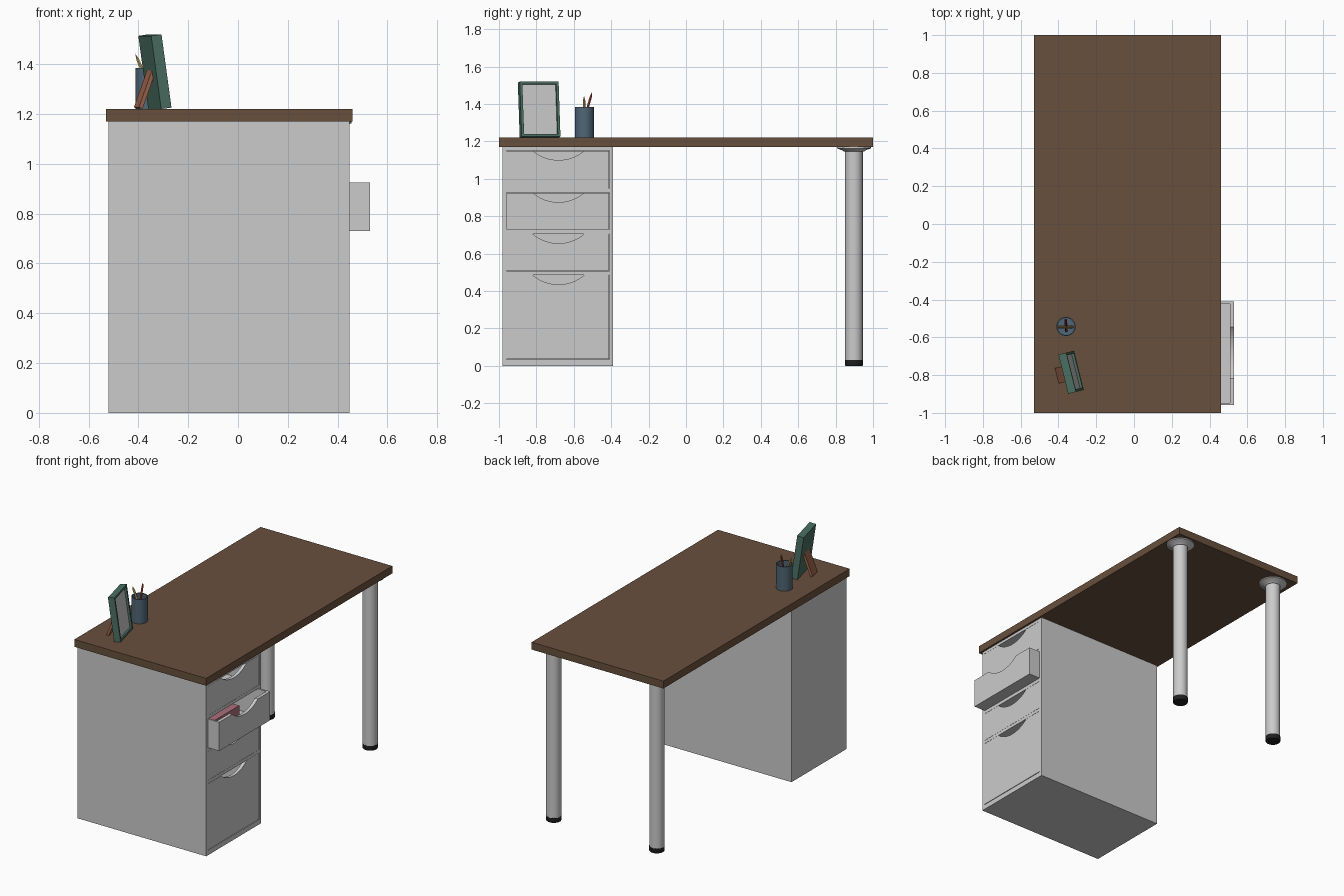
import bpy, bmesh, math
from mathutils import Matrix, Vector

if "Cube" in bpy.data.objects:
    bpy.data.objects.remove(bpy.data.objects["Cube"])


def mat(name, rgb):
    m = bpy.data.materials.new(name)
    m.diffuse_color = (*rgb, 1)
    m.use_nodes = True
    m.node_tree.nodes["Principled BSDF"].inputs["Base Color"].default_value = m.diffuse_color
    return m


WOOD = mat("dark_wood", (0.14, 0.08, 0.047))
GREEN = mat("green", (0.07, 0.16, 0.125))
SLATE = mat("slate", (0.08, 0.13, 0.18))
BROWN = mat("red_brown", (0.34, 0.13, 0.07))
BLACK = mat("black", (0.015, 0.015, 0.015))
PINK = mat("dusty_pink", (0.4, 0.16, 0.2))
YELLOW = mat("yellow", (0.6, 0.45, 0.15))
RED = mat("red", (0.45, 0.07, 0.05))


def finish(name, bm, material=None, matrix=None, smooth=False):
    bmesh.ops.recalc_face_normals(bm, faces=bm.faces)
    me = bpy.data.meshes.new(name)
    bm.to_mesh(me)
    bm.free()
    ob = bpy.data.objects.new(name, me)
    bpy.context.collection.objects.link(ob)
    if material:
        me.materials.append(material)
    if matrix:
        ob.matrix_world = matrix
    if smooth:
        bpy.ops.object.select_all(action='DESELECT')
        ob.select_set(True)
        bpy.context.view_layer.objects.active = ob
        bpy.ops.object.shade_smooth_by_angle(angle=math.radians(35))
    return ob


def add_box(bm, x0, x1, y0, y1, z0, z1):
    m = Matrix.Translation(((x0 + x1) / 2, (y0 + y1) / 2, (z0 + z1) / 2))
    bmesh.ops.create_cube(bm, size=1, matrix=m @ Matrix.Diagonal((x1 - x0, y1 - y0, z1 - z0, 1)))


def boxes(name, *dims, material=None, matrix=None):
    bm = bmesh.new()
    for d in dims:
        add_box(bm, *d)
    return finish(name, bm, material, matrix)


def add_prism(bm, pts, x0, x1):
    """Extrude a y-z outline along x."""
    face = bm.faces.new([bm.verts.new((x0, y, z)) for y, z in pts])
    ext = bmesh.ops.extrude_face_region(bm, geom=[face])["geom"]
    bmesh.ops.translate(bm, vec=(x1 - x0, 0, 0), verts=[g for g in ext if isinstance(g, bmesh.types.BMVert)])


def lathe(name, profile, matrix, material=None, steps=32):
    """Revolve an r-z profile around local z."""
    bm = bmesh.new()
    vs = [bm.verts.new((r, 0, z)) for r, z in profile]
    es = [bm.edges.new(p) for p in zip(vs, vs[1:])]
    bmesh.ops.spin(bm, geom=vs + es, axis=(0, 0, 1), cent=(0, 0, 0), angle=math.tau, steps=steps)
    bmesh.ops.remove_doubles(bm, verts=bm.verts, dist=1e-5)
    return finish(name, bm, material, matrix, True)


# Table top
boxes("table_top", (-0.53, 0.46, -1, 1, 1.17, 1.22), material=WOOD)

# Cabinet shell: sides, back, and rails between the drawers
XB, XF, Y0, Y1 = -0.52, 0.447, -0.98, -0.39
panels = [(XB, XF, Y0, Y0 + 0.02, 0, 1.17), (XB, XF, Y1 - 0.02, Y1, 0, 1.17),
          (XB, XB + 0.02, Y0 + 0.02, Y1 - 0.02, 0, 1.17)]
for z0, z1 in ((0, 0.033), (0.486, 0.508), (0.706, 0.729), (0.926, 0.948), (1.151, 1.17)):
    panels.append((XB + 0.02, XF, Y0 + 0.02, Y1 - 0.02, z0, z1))
boxes("cabinet_shell", *panels)


# Drawers: open box whose front has an arc-shaped finger pull
def drawer(name, z0, z1, slide=0.0):
    ya, yb, xf = -0.959, -0.411, XF + slide
    xb = xf - 0.93
    half, depth, yc = 0.137, 0.05, -0.682
    rad = (half ** 2 + depth ** 2) / (2 * depth)
    amax = math.asin(half / rad)
    pts = [(ya, z1), (ya, z0), (yb, z0), (yb, z1)]
    for i in range(17):
        a = amax * (1 - i / 8)
        pts.append((yc + rad * math.sin(a), z1 - depth + rad * (1 - math.cos(a))))
    bm = bmesh.new()
    add_prism(bm, pts, xf - 0.022, xf)
    xi = xf - 0.022
    add_box(bm, xb, xi, ya, ya + 0.012, z0, z1)
    add_box(bm, xb, xi, yb - 0.012, yb, z0, z1)
    add_box(bm, xb, xb + 0.012, ya + 0.012, yb - 0.012, z0, z1)
    add_box(bm, xb + 0.012, xi, ya + 0.012, yb - 0.012, z0, z0 + 0.012)
    finish(name, bm)


drawer("top_drawer", 0.949, 1.15)
drawer("open_drawer", 0.73, 0.925, 0.083)
drawer("third_drawer", 0.509, 0.705)
drawer("bottom_drawer", 0.037, 0.485)
boxes("drawer_book", (0.05, 0.43, -0.93, -0.6, 0.742, 0.875), material=PINK)

# Legs with black feet and flared mounting plates
for side, x in (("left", -0.41), ("right", 0.365)):
    m = Matrix.Translation((x, 0.898, 0))
    lathe(side + "_leg", [(0, 0.03), (0.047, 0.03), (0.047, 1.15), (0, 1.15)], m)
    lathe(side + "_foot", [(0, 0), (0.046, 0), (0.048, 0.004), (0.048, 0.032), (0, 0.032)], m, BLACK)
    lathe(side + "_plate", [(0, 1.145), (0.052, 1.145), (0.062, 1.152), (0.09, 1.163), (0.09, 1.17), (0, 1.17)], m)

# Pencil cup
lathe("pencil_cup", [(0, 0), (0.051, 0), (0.051, 0.165), (0.045, 0.165), (0.045, 0.01), (0, 0.01)],
      Matrix.Translation((-0.36, -0.543, 1.22)), SLATE)


# Pencils leaning in the cup
def pencil(name, base, tip, material):
    d = Vector(tip) - Vector(base)
    m = Matrix.Translation(base) @ d.to_track_quat('Z', 'Y').to_matrix().to_4x4()
    n = d.length
    lathe(name, [(0, 0), (0.007, 0), (0.007, n - 0.028), (0, n)], m, material, 6)


pencil("yellow_pencil", (-0.325, -0.545, 1.238), (-0.413, -0.545, 1.443), YELLOW)
pencil("red_pencil", (-0.358, -0.565, 1.238), (-0.362, -0.502, 1.465), RED)

# Photo frame leaning back, with recessed picture and rear prop
turn = Matrix.Rotation(math.radians(14), 4, 'Z')
lean = Matrix.Translation((-0.293, -0.775, 1.226)) @ turn @ Matrix.Rotation(math.radians(-8), 4, 'Y')
W, H, T, B = 0.107, 0.297, 0.043, 0.014
boxes("photo_frame", (-T, 0, -W, -W + B, 0, H), (-T, 0, W - B, W, 0, H),
      (-T, 0, -W + B, W - B, 0, B), (-T, 0, -W + B, W - B, H - B, H),
      (-T, -0.02, -W + B, W - B, B, H - B), material=GREEN, matrix=lean)
boxes("picture", (-0.021, -0.014, -W + B, W - B, B, H - B), matrix=lean)
prop = Matrix.Translation((-0.373, -0.795, 1.303)) @ turn @ Matrix.Rotation(math.radians(20), 4, 'Y')
boxes("frame_prop", (-0.008, 0.008, -0.042, 0.042, -0.084, 0.084), material=BROWN, matrix=prop)
